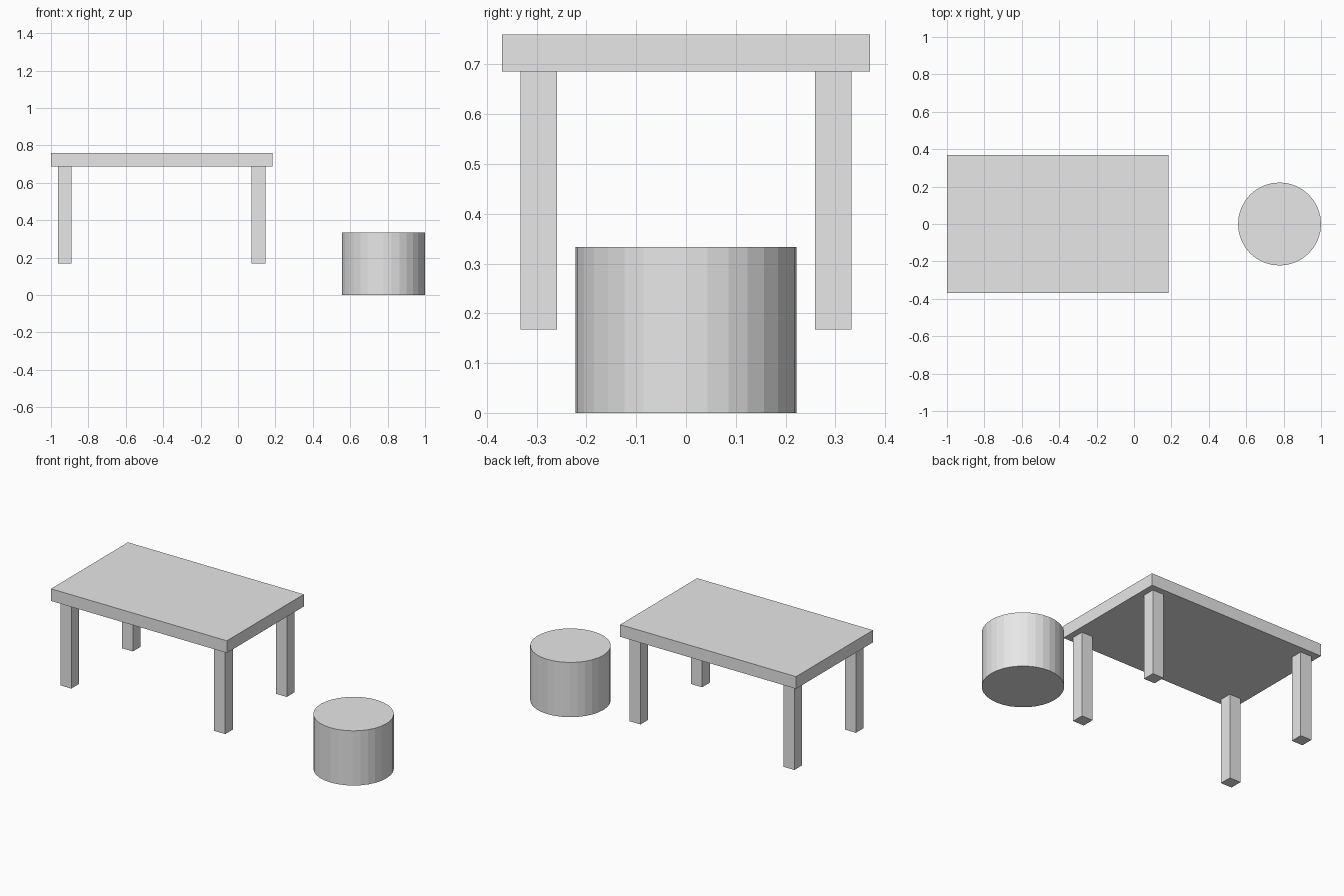
import bpy

cube = bpy.data.objects.get("Cube")
if cube:
    bpy.data.objects.remove(cube, do_unlink=True)

# Single plain grey
grey = bpy.data.materials.new("light_grey")
grey.use_nodes = True
colour = (0.8, 0.8, 0.8, 1.0)
grey.diffuse_color = colour
grey.node_tree.nodes["Principled BSDF"].inputs["Base Color"].default_value = colour


def finish(name):
    obj = bpy.context.object
    obj.name = name
    obj.data.materials.append(grey)
    return obj


def box(name, centre, size):
    bpy.ops.mesh.primitive_cube_add(size=1, location=centre)
    obj = finish(name)
    obj.scale = size
    bpy.ops.object.transform_apply(location=False, rotation=False, scale=True)
    return obj


# Table proportions
TABLE_X = -0.408
LENGTH, WIDTH, THICK = 1.184, 0.74, 0.074
LEG, LEG_HEIGHT, LEG_BASE = 0.074, 0.518, 0.168
top_base = LEG_BASE + LEG_HEIGHT

# Table top
box("table_top", (TABLE_X, 0, top_base + THICK / 2), (LENGTH, WIDTH, THICK))

# Four legs, set in half a leg from the edges
for side, sx in (("right", -1), ("left", 1)):
    for end, sy in (("front", -1), ("back", 1)):
        x = TABLE_X + sx * (LENGTH / 2 - LEG)
        y = sy * (WIDTH / 2 - LEG)
        box(f"{end}_{side}_leg", (x, y, LEG_BASE + LEG_HEIGHT / 2),
            (LEG, LEG, LEG_HEIGHT))

# Round stool, flat-sided
RADIUS, HEIGHT = 0.222, 0.333
bpy.ops.mesh.primitive_cylinder_add(vertices=32, radius=RADIUS, depth=HEIGHT,
                                    location=(1 - RADIUS, 0, HEIGHT / 2))
finish("round_stool")
